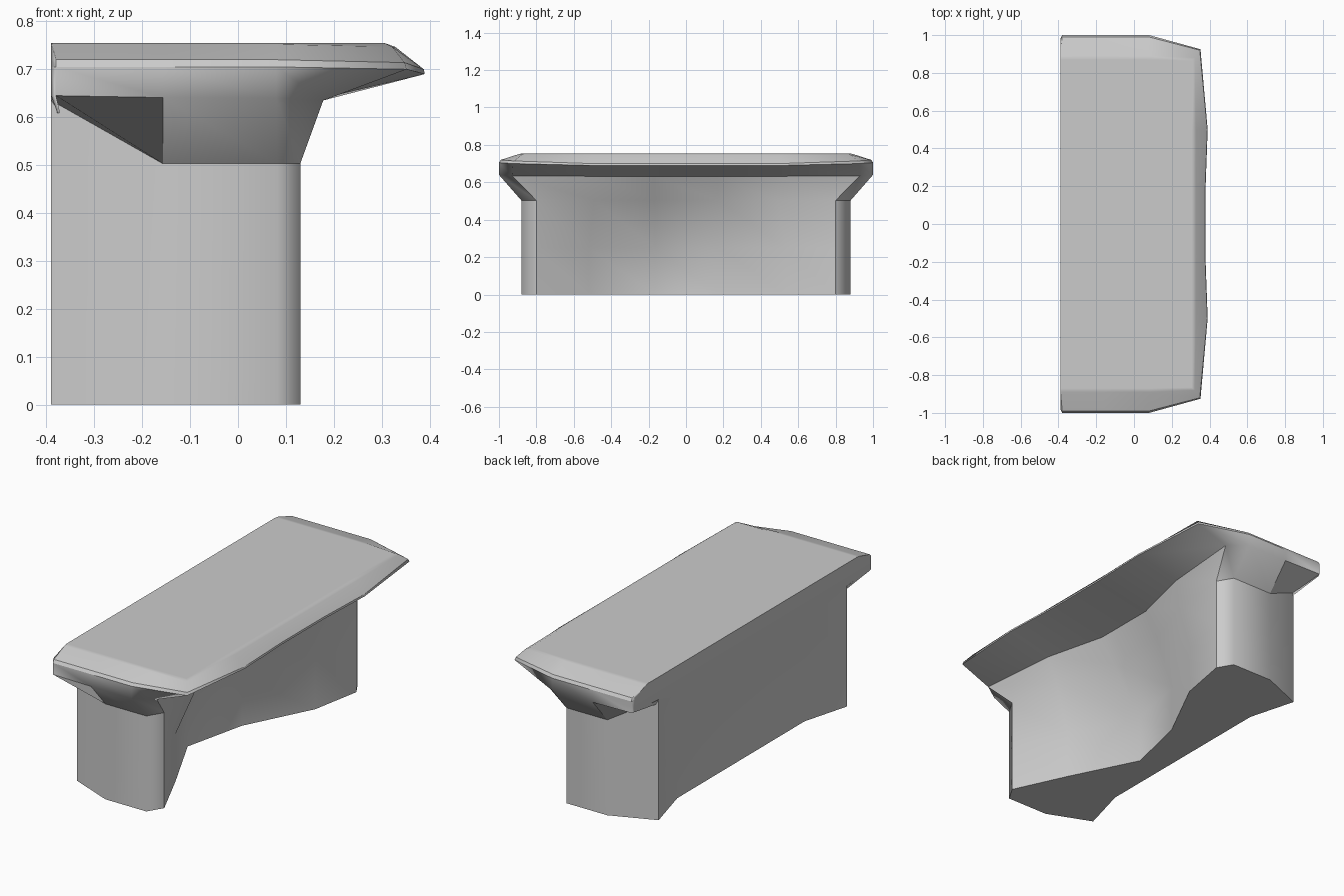
import bpy, bmesh

if "Cube" in bpy.data.objects:
    bpy.data.objects.remove(bpy.data.objects["Cube"])

# Outline order: 0 back wall, 1 back corner, 2-3 end points, 4 front corner,
# 5-6 hollow points, then the same mirrored (7-13)
BACK, FRONT = (1, 12), (4, 9)


def ring(half, near=None):
    """Full outline from the +y half; near overrides points on the -y side."""
    mirrored = [(x, -y, z) for x, y, z in half]
    for i, p in (near or {}).items():
        mirrored[i] = p
    return half + mirrored[::-1]


def loft(name, rings, columns, creases, cap_start=False, cap_end=False):
    """Skin a stack of outlines; columns and creases list the sharp edges."""
    bm = bmesh.new()
    rows = [[bm.verts.new(p) for p in r] for r in rings]
    n = len(rows[0])
    for lo, hi in zip(rows, rows[1:]):
        for i in range(n):
            j = (i + 1) % n
            bm.faces.new((lo[i], hi[i], hi[j], lo[j]))
    if cap_start:
        bm.faces.new(rows[0])
    if cap_end:
        bm.faces.new(rows[-1][::-1])
    for f in bm.faces:
        f.smooth = True
    sharp = [(rows[r][i], rows[r + 1][i]) for r, cols in columns for i in cols]
    sharp += [(rows[r][i], rows[r][(i + 1) % n]) for r, cols in creases for i in cols]
    for a, b in sharp:
        bm.edges.get((a, b)).smooth = False
    me = bpy.data.meshes.new(name)
    bm.to_mesh(me)
    bm.free()
    ob = bpy.data.objects.new(name, me)
    bpy.context.collection.objects.link(ob)
    # Keep the big faces flat and let the small bevels carry the gradient
    mod = ob.modifiers.new("flat_faces", 'WEIGHTED_NORMAL')
    mod.keep_sharp = True
    return ob


foot = ring([(-.32, .53, 0), (-.39, .785, 0), (-.157, .88, 0), (.082, .88, 0),
             (.13, .80, 0), (.08, .53, 0), (-.10, .175, 0)],
            near={5: (0, -.52, 0), 6: (-.178, -.165, 0)})
# The lower wall rises straight before leaning out
waist = [(x, y, .25) for x, y, z in foot]
neck = ring([(-.36, .53, .56), (-.39, .785, .635), (-.157, .88, .503), (.082, .88, .503),
             (.13, .80, .503), (.10, .49, .503), (-.01, .17, .503)])
rim = ring([(-.39, .98, .645), (-.38, 1, .645), (-.157, 1, .641), (.08, 1, .64),
            (.178, .93, .635), (.145, .50, .632), (.066, .17, .63)])

# Counter-top edge rings
lip_low = ring([(-.39, .98, .705), (-.38, 1, .705), (-.157, 1, .705), (.08, 1, .705),
                (.352, .925, .70), (.39, .50, .69), (.378, .17, .69)])
lip_high = ring([(-.39, .98, .72), (-.38, .99, .72), (-.157, .99, .72), (.08, .99, .72),
                 (.348, .92, .714), (.388, .50, .70), (.376, .17, .70)])
# Soft shoulder just under the flat top
shoulder = ring([(-.39, .885, .752), (-.388, .89, .752), (-.157, .89, .752), (.08, .89, .752),
                 (.322, .88, .747), (.328, .50, .747), (.328, .17, .747)])
top = ring([(-.39, .86, .755), (-.388, .87, .755), (-.157, .87, .755), (.08, .87, .755),
            (.305, .865, .755), (.305, .50, .755), (.305, .17, .755)])

# Hollow-fronted pedestal flaring out to the counter's lip
loft("counter_base", [foot, waist, neck, rim, lip_low],
     columns=[(0, BACK + FRONT), (1, BACK + FRONT), (2, BACK + FRONT + (2, 11))],
     creases=[(0, range(14)), (2, (1, 2, 3, 9, 10, 11)), (3, (1, 4, 5, 6, 7, 8, 11))],
     cap_start=True)
# Bevelled counter slab
loft("counter_top", [lip_low, lip_high, shoulder, top],
     columns=[(0, BACK), (1, BACK)], creases=[(1, range(1, 12)), (3, (0, 12, 13))],
     cap_end=True)
